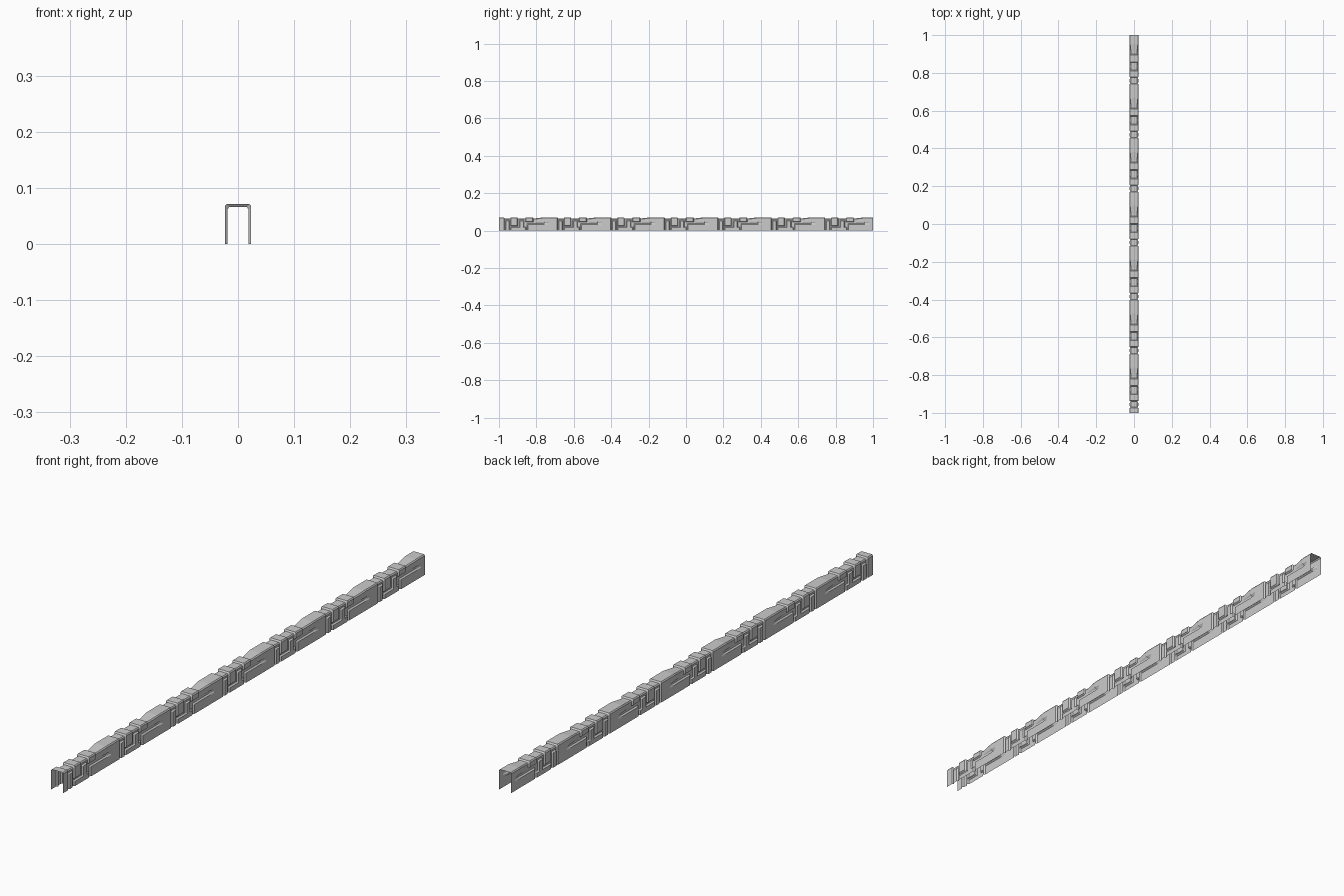
import bpy, bmesh

if "Cube" in bpy.data.objects:
    bpy.data.objects.remove(bpy.data.objects["Cube"])

PERIOD = 2 / 7
START = -1 + 0.0286 - PERIOD
E = 0.004          # width of the bevelled stone edge
TOP = 0.07

# stones of one repeat: y from, y to, z from, z to, length of the lead-in slope
STONES = [
    (0.032, 0.072, 0.024, 0.08, E),      # first coping stone
    (0.032, 0.118, -0.01, 0.020, E),     # low course
    (0.080, 0.106, 0.016, 0.056, E),     # filler stone
    (0.112, 0.156, 0.046, 0.08, E),      # second coping stone
    (0.122, 0.287, -0.01, 0.037, E),     # long low stone
    (0.166, 0.287, 0.043, 0.08, 0.045),  # long coping stone
    (0.215, 0.287, -0.01, 0.08, 0.02),   # full height block
    (0.004, 0.028, -0.01, 0.056, E),     # joint stone
]


def relief(t, z):
    """1 on a stone face, 0 in the joints."""
    best = 0.0
    for a, b, c, d, lead in STONES:
        v = min((t - a) / lead, (b - t) / E, (z - c) / E, (d - z) / E)
        best = max(best, min(1.0, v))
    return best


# grid lines along the wall and up its side
ys = {-1.0, 1.0}
for k in range(8):
    for a, b, c, d, lead in STONES:
        for t in (a, a + lead, b - E, b):
            y = START + k * PERIOD + t
            if -1 < y < 1:
                ys.add(round(y, 4))
zs = {0.0, 0.065}
for a, b, c, d, lead in STONES:
    for z in (c, c + E, d - E, d):
        if 0 < z < 0.065:
            zs.add(round(z, 4))
ys, zs = sorted(ys), sorted(zs)

# open shell: up one side, over the top, down the other side
bm = bmesh.new()
rows = []
for y in ys:
    t = (y - START) % PERIOD
    half = []
    for z in zs:
        half.append((0.0185 + 0.005 * relief(t, z), z))
    top = relief(t, TOP)
    zt = 0.066 + 0.005 * top
    half[-1] = (half[-1][0], zt - 0.004)
    half.append((half[-1][0] - 0.003, zt))
    ring = half + [(-x, z) for x, z in reversed(half)]
    rows.append([bm.verts.new((x, y, z)) for x, z in ring])
for r, s in zip(rows, rows[1:]):
    for i in range(len(r) - 1):
        bm.faces.new((r[i], s[i], s[i + 1], r[i + 1]))
bmesh.ops.recalc_face_normals(bm, faces=bm.faces)
if sum(f.normal.z * f.calc_area() for f in bm.faces) < 0:
    bmesh.ops.reverse_faces(bm, faces=bm.faces)
bmesh.ops.dissolve_limit(bm, angle_limit=0.01, verts=bm.verts, edges=bm.edges)
mesh = bpy.data.meshes.new("stone_wall_strip")
bm.to_mesh(mesh)
bm.free()
wall = bpy.data.objects.new("stone_wall_strip", mesh)
bpy.context.collection.objects.link(wall)
